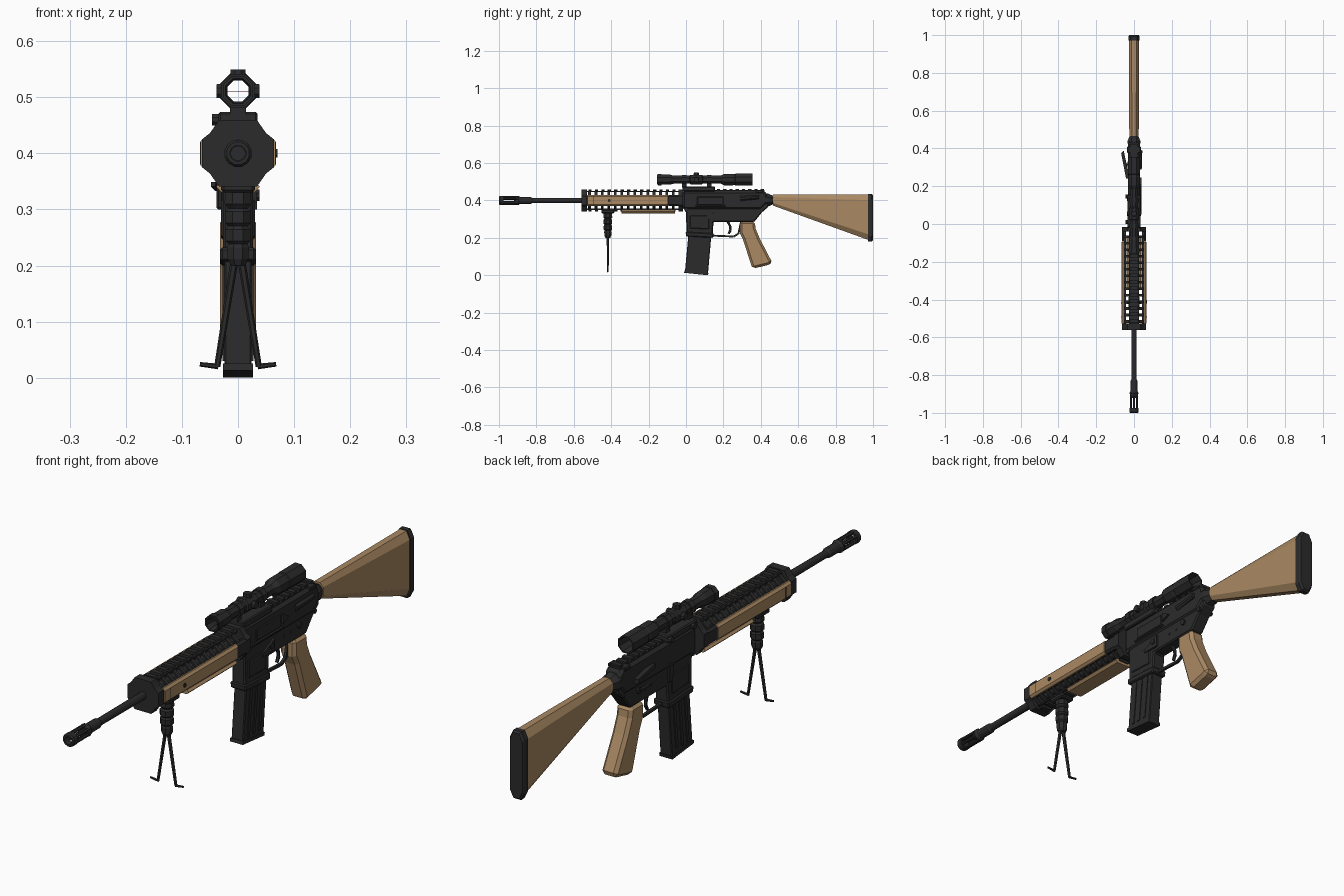
import bpy, bmesh, math
from mathutils import Vector

if "Cube" in bpy.data.objects:
    bpy.data.objects.remove(bpy.data.objects["Cube"])


def material(name, rgb):
    m = bpy.data.materials.new(name)
    m.diffuse_color = (*rgb, 1)
    m.use_nodes = True
    m.node_tree.nodes["Principled BSDF"].inputs["Base Color"].default_value = m.diffuse_color
    return m


BLACK = material("black_metal", (0.024, 0.024, 0.024))
WOOD = material("tan_wood", (0.40, 0.25, 0.125))
RED = material("red_line", (0.4, 0.02, 0.02))


def loft(name, rings, mat=BLACK, bevel=0, loop=False, mirror=False, array=None):
    """Skin matching rings of points; loop joins last ring to first."""
    bm = bmesh.new()
    vs = [[bm.verts.new(p) for p in r] for r in rings]
    n = len(vs[0])
    pairs = list(zip(vs, vs[1:])) + ([(vs[-1], vs[0])] if loop else [])
    for a, b in pairs:
        for i in range(n):
            j = (i + 1) % n
            bm.faces.new((a[i], a[j], b[j], b[i]))
    if not loop:
        bm.faces.new(vs[0])
        bm.faces.new(vs[-1])
    bmesh.ops.recalc_face_normals(bm, faces=bm.faces)
    me = bpy.data.meshes.new(name)
    bm.to_mesh(me)
    bm.free()
    me.materials.append(mat)
    ob = bpy.data.objects.new(name, me)
    bpy.context.collection.objects.link(ob)
    if bevel:
        m = ob.modifiers.new("bevel", 'BEVEL')
        m.width, m.segments, m.limit_method = bevel, 1, 'ANGLE'
        m.angle_limit = math.radians(40)
    if mirror:
        ob.modifiers.new("mirror", 'MIRROR')
    if array:
        m = ob.modifiers.new("array", 'ARRAY')
        m.use_relative_offset, m.use_constant_offset = False, True
        m.count, m.constant_offset_displace = array[0], (0, array[1], 0)
    return ob


def side(name, pts, hw, mat=BLACK, x=0, **k):
    """(y, z) profile extruded across x."""
    return loft(name, [[(x + s * hw, y, z) for y, z in pts] for s in (-1, 1)], mat, **k)


def cross(name, pts, y0, y1, mat=BLACK, **k):
    """(x, z) profile extruded along y."""
    return loft(name, [[(x, y, z) for x, z in pts] for y in (y0, y1)], mat, **k)


def box(name, x0, x1, y0, y1, z0, z1, mat=BLACK, **k):
    return cross(name, [(x0, z0), (x1, z0), (x1, z1), (x0, z1)], y0, y1, mat, **k)


def lathe(name, prof, zc, n=8, loop=False, mat=BLACK):
    """(y, r) profile turned about the y axis; flats face the axes."""
    ang = [2 * math.pi * (i + .5) / n for i in range(n)]
    k = 1 / math.cos(math.pi / n)
    return loft(name, [[(k * r * math.cos(a), y, zc + k * r * math.sin(a)) for a in ang]
                       for y, r in prof], mat, loop=loop)


def rod(name, a, b, r0, r1=None, n=8, mat=BLACK, **k):
    a, b = Vector(a), Vector(b)
    q = (b - a).to_track_quat('Z', 'Y')
    ang = [2 * math.pi * (i + .5) / n for i in range(n)]
    return loft(name, [[c + q @ Vector((r * math.cos(t), r * math.sin(t), 0)) for t in ang]
                       for c, r in ((a, r0), (b, r1 or r0))], mat, **k)


Z = 0.40  # bore height

# Barrel and muzzle device
lathe("barrel", [(-.92, .013), (-.55, .014), (-.02, .014)], Z, 12)
lathe("muzzle_collar", [(-.91, .019), (-.895, .024), (-.885, .018), (-.83, .018), (-.82, .013)], Z, 12)
lathe("muzzle_ring", [(-1, .02), (-.995, .024), (-.975, .024), (-.975, .014), (-1, .014)], Z, 12, True)
for i in range(6):
    a = math.pi * (i + .5) / 3
    c, s = .019 * math.cos(a), .019 * math.sin(a)
    rod("muzzle_prong", (c, -.98, Z + s), (c, -.895, Z + s), .006, n=6)

# Handguard: end caps, four rails, vented diagonal struts, wooden panels
CAP = [(.034, .459), (.05, .436), (.064, .425), (.064, .375), (.05, .364), (.034, .341)]
CAP += [(-x, z) for x, z in reversed(CAP)]
cross("handguard_front_cap", CAP, -.56, -.528)
cross("handguard_rear_cap", CAP, -.04, -.015)
N, P = 14, .0345
for s in (1, -1):
    def zz(d): return Z + s * d
    word = "top" if s > 0 else "bottom"
    box(word + "_rail_base", -.026, .026, -.54, -.02, zz(.044), zz(.05))
    cross(word + "_rail_tooth", [(-.02, zz(.05)), (.02, zz(.05)), (.024, zz(.054)), (.02, zz(.059)),
          (-.02, zz(.059)), (-.024, zz(.054))], -.522, -.504, array=(N, P))
    cross(word + "_vent_strut", [(.022, zz(.05)), (.05, zz(.026)), (.046, zz(.02)), (.018, zz(.044))],
          -.523, -.509, mirror=True, array=(N, P))
box("side_rail", .042, .054, -.54, -.02, .374, .426, mirror=True)
PANEL = [(.053, .371), (.059, .371), (.067, .379), (.067, .421), (.059, .429), (.053, .429)]
cross("side_wood_panel", PANEL, -.526, -.095, WOOD, mirror=True)
cross("side_rear_clamp", [(x - .003, z) for x, z in PANEL], -.093, -.04, mirror=True)
box("panel_seam", .06, .0676, -.494, -.491, .38, .42, mirror=True)
cross("bottom_wood_panel", [(-.03, .331), (.03, .331), (.039, .34), (.032, .348), (-.032, .348), (-.039, .34)],
      -.345, -.06, WOOD)
rod("rail_screw", (.055, -.41, .40), (.07, -.41, .40), .008)

# Upper and lower receiver
side("upper_receiver", [(-.018, .35), (-.018, .452), (.415, .452), (.435, .435), (.435, .385), (.40, .35)],
     .033, bevel=.011)
side("lower_receiver", [(-.015, .36), (.0, .335), (.003, .215), (.142, .207), (.147, .285), (.365, .285),
     (.405, .335), (.44, .365), (.44, .385), (-.015, .385)], .027, bevel=.005)
side("magazine_well_rim", [(-.002, .232), (.0, .208), (.145, .2), (.148, .224)], .032, bevel=.004)
side("magazine_well_panel", [(.02, .32), (.02, .25), (.125, .245), (.125, .32)], .030, bevel=.004)
lathe("receiver_end", [(.425, .034), (.44, .034), (.468, .022), (.48, .02)], .402, 8)
box("receiver_rail", -.022, .022, -.015, .42, .448, .455)
box("receiver_rail_tooth", -.02, .02, .165, .182, .453, .462, array=(8, .0335))
side("ejection_port", [(.06, .375), (.06, .42), (.2, .42), (.2, .375)], .004, x=.033, bevel=.003)
rod("port_hinge", (.036, .05, .37), (.036, .21, .37), .005, n=6)
side("case_deflector", [(.21, .385), (.21, .42), (.245, .40)], .006, x=.035)
rod("forward_assist", (.028, .29, .41), (.034, .39, .418), .014, .011)
side("charging_handle", [(.375, .44), (.375, .455), (.41, .455), (.41, .44)], .036, bevel=.003)
loft("bolt_lever", [[(-.03, .24, z), (-.042, .24, z), (-.068, .375, z), (-.055, .39, z), (-.033, .29, z)]
                    for z in (.392, .408)])
rod("magazine_button", (.024, .15, .325), (.038, .15, .325), .011)
side("magazine_button_fence", [(.10, .30), (.10, .312), (.17, .345), (.17, .30)], .005, x=.029)
side("bolt_catch", [(.13, .30), (.12, .365), (.15, .37), (.15, .30)], .006, x=-.032, bevel=.003)
for s in (1, -1):
    rod("selector_hub", (s * .02, .32, .335), (s * .034, .32, .335), .011)
    for y in (.235, .275):
        rod("receiver_pin", (s * .02, y, .325), (s * .029, y, .325), .006)
rod("selector_lever", (-.036, .32, .337), (-.044, .275, .345), .006, n=4)
for y in (.0, .41):
    rod("takedown_pin", (-.032, y, .352), (.032, y, .352), .009)

# Magazine with base plate and pressed ribs
side("magazine", [(-.006, .015), (.117, .003), (.137, .23), (.014, .23)], .0245, bevel=.003)
side("magazine_base", [(-.01, .013), (.118, .0), (.12, .012), (-.008, .025)], .0265)
for y in (.018, .05, .082):
    side("magazine_rib", [(y, .03), (y + .013, .03), (y + .03, .2), (y + .017, .2)], .0275)

# Trigger and guard
guard = [(.142, .212), (.255, .207), (.28, .222), (.295, .288)]
for a, b in zip(guard, guard[1:]):
    rod("trigger_guard", (0, *a), (0, *b), .007, n=4)
trig = [(.222, .29), (.236, .262), (.238, .242), (.228, .222)]
for a, b in zip(trig, trig[1:]):
    rod("trigger", (0, *a), (0, *b), .007, .006, n=6)

# Wooden pistol grip
side("pistol_grip", [(.288, .288), (.368, .288), (.372, .25), (.395, .195), (.462, .066), (.44, .055), (.36, .036),
     (.35, .05), (.305, .19), (.288, .225)], .032, WOOD, bevel=.012)


# Shoulder stock, octagonal and flaring to the butt
def oct_ring(y, w, z0, z1, cx, cz):
    return [(-w + cx, y, z0), (w - cx, y, z0), (w, y, z0 + cz), (w, y, z1 - cz),
            (w - cx, y, z1), (-w + cx, y, z1), (-w, y, z1 - cz), (-w, y, z0 + cz)]


loft("shoulder_stock", [oct_ring(.466, .025, .372, .432, .014, .014),
                        oct_ring(.972, .027, .19, .432, .014, .03)], WOOD)
loft("butt_plate", [oct_ring(.972, .03, .182, .434, .014, .028), oct_ring(.992, .03, .18, .434, .014, .028),
                    oct_ring(1.0, .026, .187, .428, .014, .028)])

# Scope: hollow octagonal tube, turrets, reticle and mount
SZ = .511
lathe("scope_body", [(-.155, .027), (-.085, .027), (-.065, .021), (.02, .021), (.025, .026), (.085, .026),
      (.09, .021), (.185, .021), (.205, .031), (.25, .031), (.253, .029), (.262, .029), (.265, .032), (.355, .032),
      (.355, .027), (.21, .0185), (-.13, .0185), (-.155, .022)], SZ, 8, True)
lathe("scope_front_band", [(-.15, .03), (-.13, .03), (-.13, .026), (-.15, .026)], SZ, 8, True)
rod("scope_top_turret", (0, .055, SZ + .02), (0, .055, .549), .016, .014)
for s in (1, -1):
    rod("scope_side_turret", (s * .02, .055, SZ), (s * .038, .055, SZ), .015, .013)
rod("reticle_across", (-.019, .0, SZ), (.019, .0, SZ), .0006, n=4, mat=RED)
rod("reticle_upright", (0, .0, SZ - .019), (0, .0, SZ + .019), .0006, n=4, mat=RED)
box("scope_mount_base", -.035, .035, -.02, .155, .448, .474, bevel=.004)
for y in (-.01, .125):
    lathe("scope_ring", [(y - .012, .026), (y + .012, .026), (y + .012, .02), (y - .012, .02)], SZ, 8, True)
    box("scope_ring_post", -.014, .014, y - .012, y + .012, .468, .491)
    rod("mount_knob", (-.03, y + .02, .46), (-.046, y + .02, .46), .011)

# Bipod: clamp, ribbed column, splayed legs and feet
BY = -.418
box("bipod_clamp", -.03, .03, BY - .035, BY + .035, .33, .35, bevel=.005)
col = [(.335, .024), (.31, .026), (.302, .019), (.296, .025), (.276, .025), (.27, .019), (.264, .024),
       (.244, .024), (.238, .018), (.232, .021), (.212, .02), (.2, .014)]
loft("bipod_column", [[(r * math.cos(math.pi * i / 4 + .393), BY + r * math.sin(math.pi * i / 4 + .393), z)
                       for i in range(8)] for z, r in col])
rod("bipod_leg", (.006, BY, .21), (.037, BY, .02), .007, .0055, n=6, mirror=True)
rod("bipod_foot", (.035, BY, .02), (.068, BY, .024), .005, .004, n=6, mirror=True)
